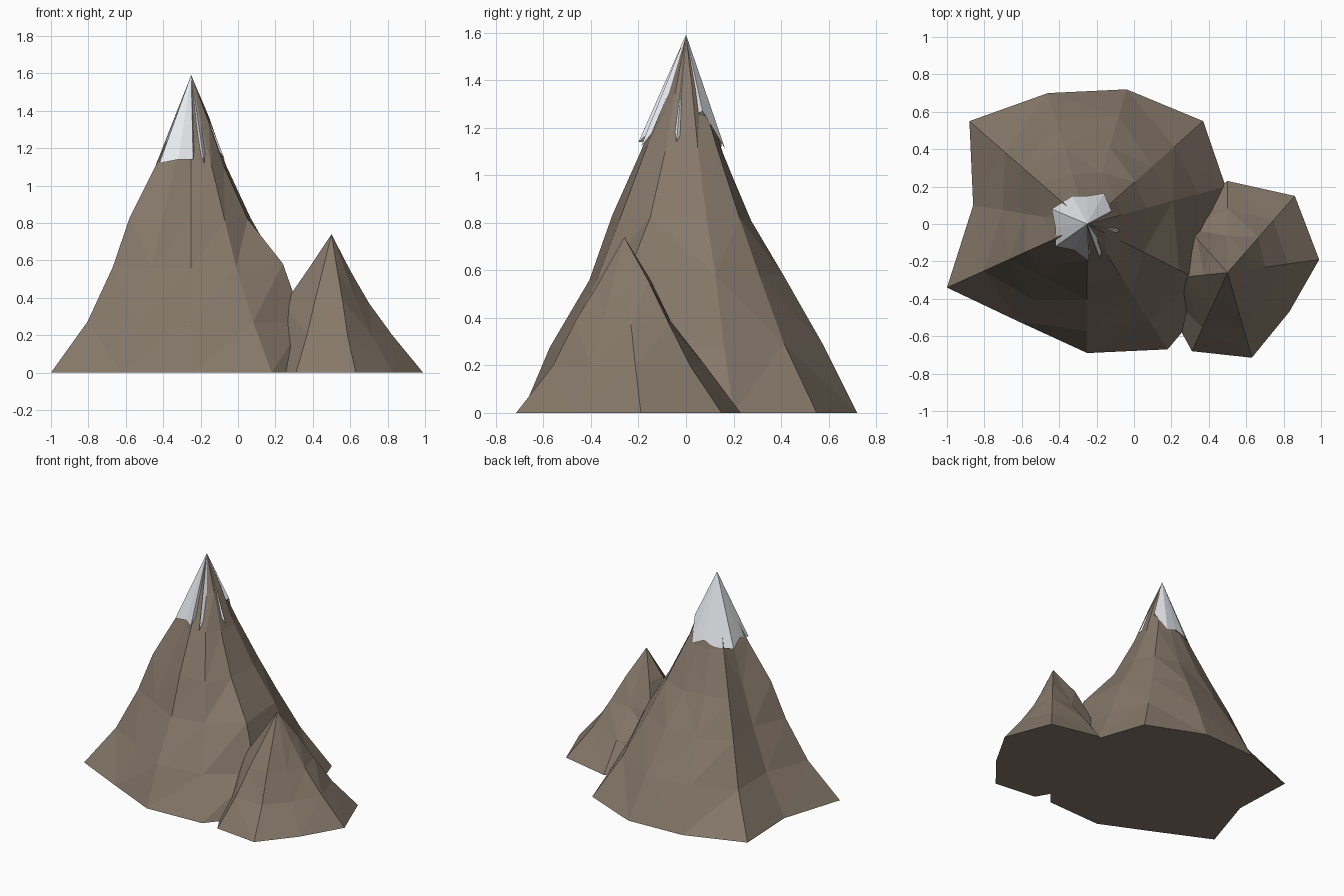
import bpy, bmesh, random

random.seed(4)


def material(name, rgb):
    m = bpy.data.materials.new(name)
    m.diffuse_color = (*rgb, 1)
    return m


rock = material("rock", (0.24, 0.19, 0.145))
snow = material("snow", (0.82, 0.83, 0.87))


def faceted_cone(name, rings, apex, mat):
    """Closed flat-shaded cone through rings of points, bottom ring first."""
    bm = bmesh.new()
    loops = [[bm.verts.new(p) for p in ring] for ring in rings]
    tip = bm.verts.new(apex)
    n = len(loops[0])
    bm.faces.new(loops[0][::-1])
    for i in range(n):
        j = (i + 1) % n
        for a, b in zip(loops, loops[1:]):
            bm.faces.new((a[i], a[j], b[j], b[i]))
        bm.faces.new((loops[-1][i], loops[-1][j], tip))
    bmesh.ops.triangulate(bm, faces=bm.faces[:])
    bmesh.ops.recalc_face_normals(bm, faces=bm.faces[:])
    me = bpy.data.meshes.new(name)
    bm.to_mesh(me)
    bm.free()
    me.materials.append(mat)
    ob = bpy.data.objects.new(name, me)
    bpy.context.collection.objects.link(ob)
    return ob


def mountain(name, apex, heights, spokes, jitter):
    """Each spoke: foot x, foot y, then how far out it is at each height."""
    ax, ay, _ = apex
    rings = [[(s[0], s[1], 0) for s in spokes]]
    for k, z in enumerate(heights):
        rings.append([(ax + (s[0] - ax) * s[k + 2], ay + (s[1] - ay) * s[k + 2],
                       z + random.uniform(-jitter, jitter)) for s in spokes])
    return faceted_cone(name, rings, apex, rock)


# Tall main mountain
mountain("main_peak", (-0.25, 0, 1.59), (0.28, 0.57, 0.82, 1.1, 1.36), [
    (-1.00, -0.34, .74, .56, .44, .25, .11),
    (-0.62, -0.52, .78, .57, .41, .24, .10),
    (-0.25, -0.69, .83, .59, .45, .28, .12),
    (0.18, -0.67, .77, .56, .42, .25, .11),
    (0.45, -0.35, .86, .70, .43, .25, .13),
    (0.49, 0.20, .80, .62, .43, .25, .13),
    (0.37, 0.55, .75, .56, .41, .24, .11),
    (-0.04, 0.72, .80, .57, .38, .21, .10),
    (-0.46, 0.70, .79, .57, .38, .22, .10),
    (-0.88, 0.55, .70, .54, .39, .22, .10),
    (-0.86, 0.10, .74, .54, .39, .25, .10),
], 0.015)

# Smaller foothill peak
mountain("side_peak", (0.5, -0.26, 0.74), (0.2, 0.38, 0.55), [
    (0.31, -0.68, .70, .47, .25),
    (0.63, -0.715, .66, .45, .24),
    (0.83, -0.47, .66, .42, .22),
    (0.99, -0.19, .66, .41, .21),
    (0.86, 0.15, .68, .46, .25),
    (0.50, 0.23, .70, .40, .20),
    (0.22, 0.05, .75, .58, .36),
    (0.10, -0.30, .80, .62, .31),
], 0.01)

# Jagged snow cap whose inner points sink into the rock
faceted_cone("snow_cap", [[
    (-.44, .08, 1.11), (-.42, -.02, 1.15), (-.42, -.12, 1.12),
    (-.32, -.14, 1.14), (-.24, -.20, 1.14), (-.23, -.09, 1.24),
    (-.18, -.19, 1.12), (-.17, -.06, 1.28), (-.07, -.04, 1.14),
    (-.16, .02, 1.25), (-.12, .07, 1.27), (-.16, .165, 1.11),
    (-.25, .15, 1.15), (-.33, .15, 1.12),
]], (-0.25, 0, 1.592), snow)
